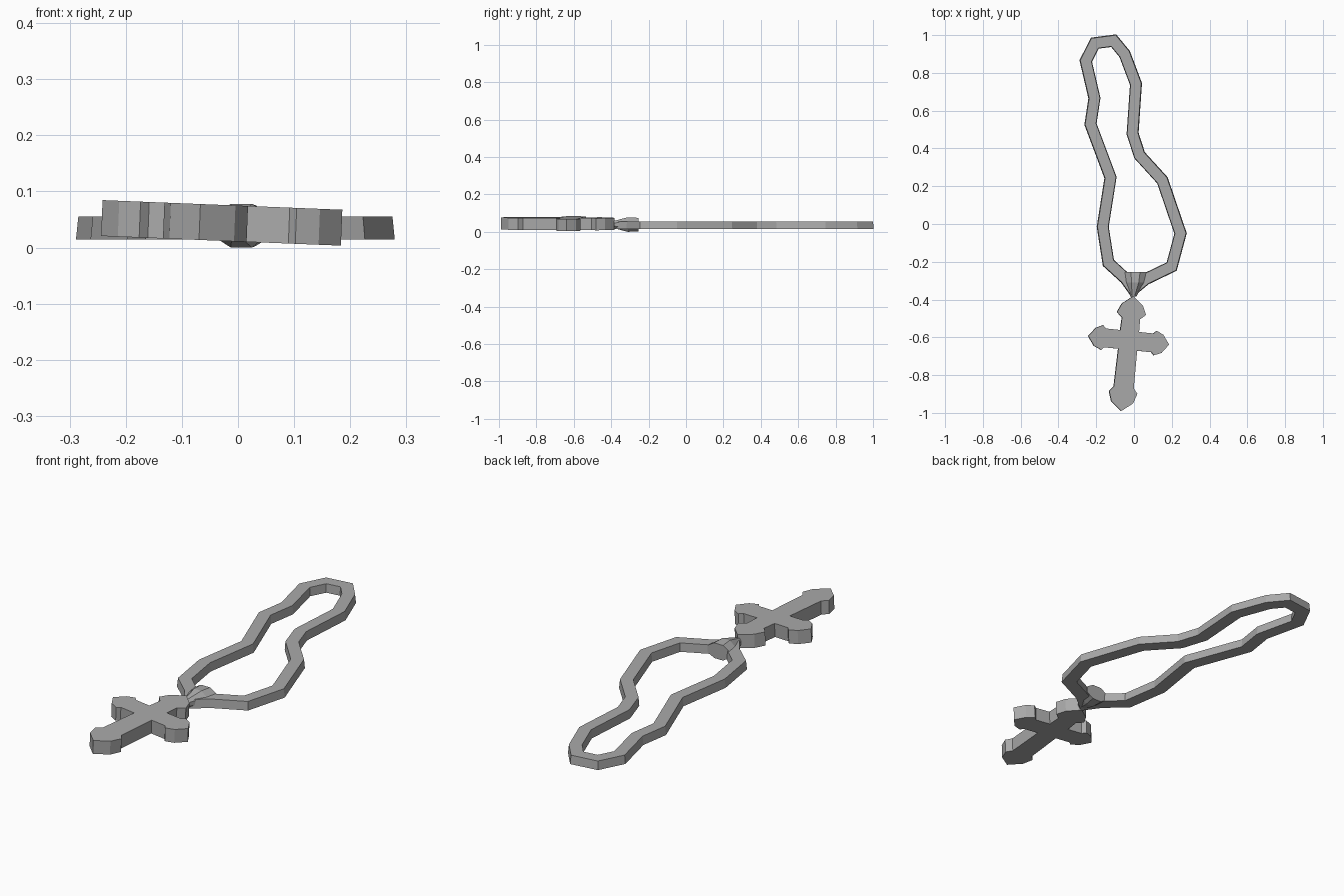
import bpy, bmesh, math
from mathutils import Vector, Matrix

if "Cube" in bpy.data.objects:
    bpy.data.objects.remove(bpy.data.objects["Cube"])

GREY = (0.4, 0.4, 0.4, 1)
metal = bpy.data.materials.new("grey metal")
metal.use_nodes = True
metal.diffuse_color = GREY
metal.node_tree.nodes["Principled BSDF"].inputs["Base Color"].default_value = GREY


def finish(name, bm):
    bmesh.ops.recalc_face_normals(bm, faces=bm.faces)
    mesh = bpy.data.meshes.new(name)
    bm.to_mesh(mesh)
    bm.free()
    mesh.materials.append(metal)
    obj = bpy.data.objects.new(name, mesh)
    bpy.context.collection.objects.link(obj)
    return obj


def bridge(bm, a, b):
    n = len(a)
    for i in range(n):
        j = (i + 1) % n
        bm.faces.new((a[i], a[j], b[j], b[i]))


def mitred(path, offset):
    """Offset a closed path sideways, with mitred corners."""
    pts = [Vector(p) for p in path]
    result = []
    for i, p in enumerate(pts):
        d1 = (p - pts[i - 1]).normalized()
        d2 = (pts[(i + 1) % len(pts)] - p).normalized()
        n1, n2 = Vector((-d1.y, d1.x)), Vector((-d2.y, d2.x))
        m = (n1 + n2).normalized()
        result.append(p + m * offset / max(m.dot(n1), 0.6))
    return result


# Cord: flat band laid around a wavy closed path, a little wider at the bottom
cord_path = [
    (-.207, .957), (-.108, .97), (-.05, .9), (.01, .741), (-.008, .479),
    (.029, .364), (.15, .231), (.246, -.05), (.199, -.225), (.06, -.292),
    (-.004, -.345), (-.045, -.288), (-.135, -.206), (-.165, -.015),
    (-.124, .246), (-.23, .529), (-.209, .666), (-.255, .863)]
bm = bmesh.new()
rings = []
for offset, z in ((.028, .055), (.032, .014), (-.031, .014), (-.028, .055)):
    rings.append([bm.verts.new((p.x, p.y, z)) for p in mitred(cord_path, offset)])
for k in range(4):
    bridge(bm, rings[k], rings[(k + 1) % 4])
finish("cord", bm)

# Bail: faceted sleeve narrowing from the cord to the cross
bm = bmesh.new()
rings = []
for x, y, rx, rz in ((.008, -.255, .058, .036), (.006, -.31, .046, .039), (-.004, -.385, .016, .02)):
    ring = []
    for i in range(8):
        a = math.radians(45 * i + 22.5)
        ring.append(bm.verts.new((x + rx * math.cos(a) * 1.08, y, .039 + rz * math.sin(a) * 1.08)))
    rings.append(ring)
bridge(bm, rings[0], rings[1])
bridge(bm, rings[1], rings[2])
bm.faces.new(rings[0])
bm.faces.new(rings[2])
finish("bail", bm)

# Cross: mirrored half outline with pointed, lobed ends, extruded
half = [
    (0, .236), (.056, .19), (.077, .143), (.048, .117), (.05, .05),
    (.126, .05), (.143, .066), (.18, .048), (.215, 0), (.18, -.048),
    (.14, -.065), (.126, -.05), (.05, -.05), (.053, -.25), (.075, -.277),
    (.058, -.33), (0, -.376)]
outline = half + [(-x, y) for x, y in reversed(half[1:-1])]
bm = bmesh.new()
top = [bm.verts.new((x, y, .032)) for x, y in outline]
bottom = [bm.verts.new((x, y, -.032)) for x, y in outline]
bridge(bm, top, bottom)
bm.faces.new(top)
bm.faces.new(bottom)
bmesh.ops.triangulate(bm, faces=[f for f in bm.faces if len(f.verts) > 4])
cross = finish("cross", bm)
cross.matrix_world = (Matrix.Translation((-.029, -.616, .044))
                      @ Matrix.Rotation(math.radians(2.3), 4, 'Y')
                      @ Matrix.Rotation(math.radians(-6), 4, 'Z'))
